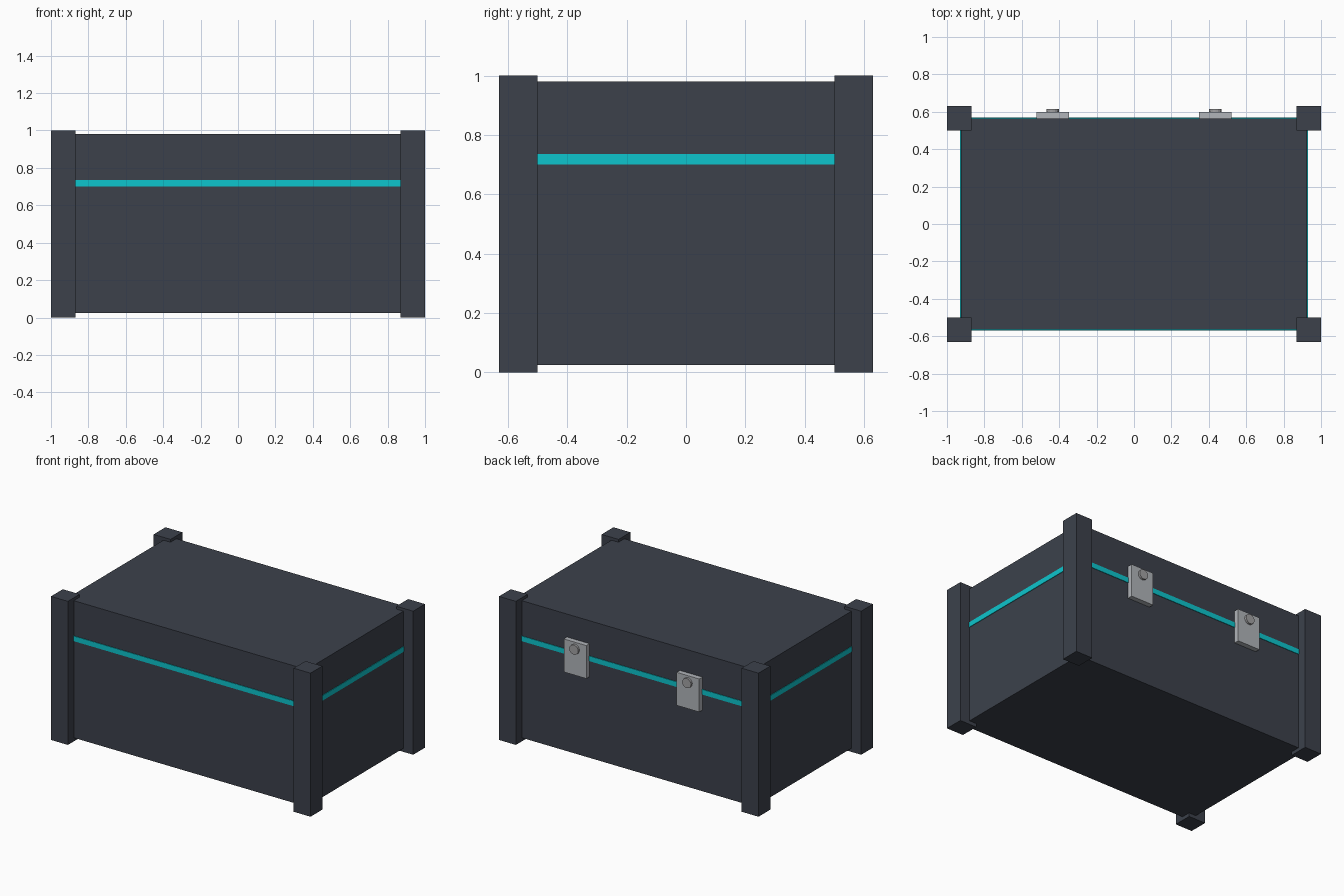
import bpy, bmesh, math
from mathutils import Matrix

if "Cube" in bpy.data.objects:
    bpy.data.objects.remove(bpy.data.objects["Cube"])


def material(name, rgb):
    m = bpy.data.materials.new(name)
    m.diffuse_color = (*rgb, 1)
    m.use_nodes = True
    m.node_tree.nodes["Principled BSDF"].inputs["Base Color"].default_value = m.diffuse_color
    return m


SLATE = material("dark slate", (0.045, 0.053, 0.071))
CYAN = material("cyan", (0.004, 0.56, 0.61))
SILVER = material("light grey metal", (0.44, 0.46, 0.49))
STEEL = material("grey metal", (0.36, 0.36, 0.37))


def add(name, bm, mat):
    me = bpy.data.meshes.new(name)
    bm.to_mesh(me)
    bm.free()
    me.materials.append(mat)
    ob = bpy.data.objects.new(name, me)
    bpy.context.collection.objects.link(ob)
    return ob


def box(name, lo, hi, mat):
    bm = bmesh.new()
    size = [b - a for a, b in zip(lo, hi)]
    mid = [(a + b) / 2 for a, b in zip(lo, hi)]
    bmesh.ops.create_cube(bm, size=1, matrix=Matrix.Translation(mid) @ Matrix.Diagonal((*size, 1)))
    return add(name, bm, mat)


# Main body and the thin stripe band around it
box("crate_body", (-0.925, -0.565, 0.025), (0.925, 0.565, 0.98), SLATE)
box("stripe_band", (-0.929, -0.569, 0.70), (0.929, 0.569, 0.736), CYAN)

# Corner posts
for sx, side in ((-1, "left"), (1, "right")):
    for sy, end in ((-1, "front"), (1, "back")):
        xs = sorted((sx * 0.87, sx * 1.0))
        ys = sorted((sy * 0.50, sy * 0.63))
        box(f"corner_post_{end}_{side}", (xs[0], ys[0], 0), (xs[1], ys[1], 1), SLATE)

# Two latches on the back, each a plate with a round button
for x, side in ((-0.435, "left"), (0.435, "right")):
    box(f"latch_plate_{side}", (x - 0.087, 0.56, 0.59), (x + 0.087, 0.60, 0.82), SILVER)
    bm = bmesh.new()
    bmesh.ops.create_cone(bm, cap_ends=True, segments=16, radius1=0.034, radius2=0.034, depth=0.03,
                          matrix=Matrix.Translation((x, 0.60, 0.773)) @ Matrix.Rotation(math.pi / 2, 4, 'X'))
    add(f"latch_button_{side}", bm, STEEL)
